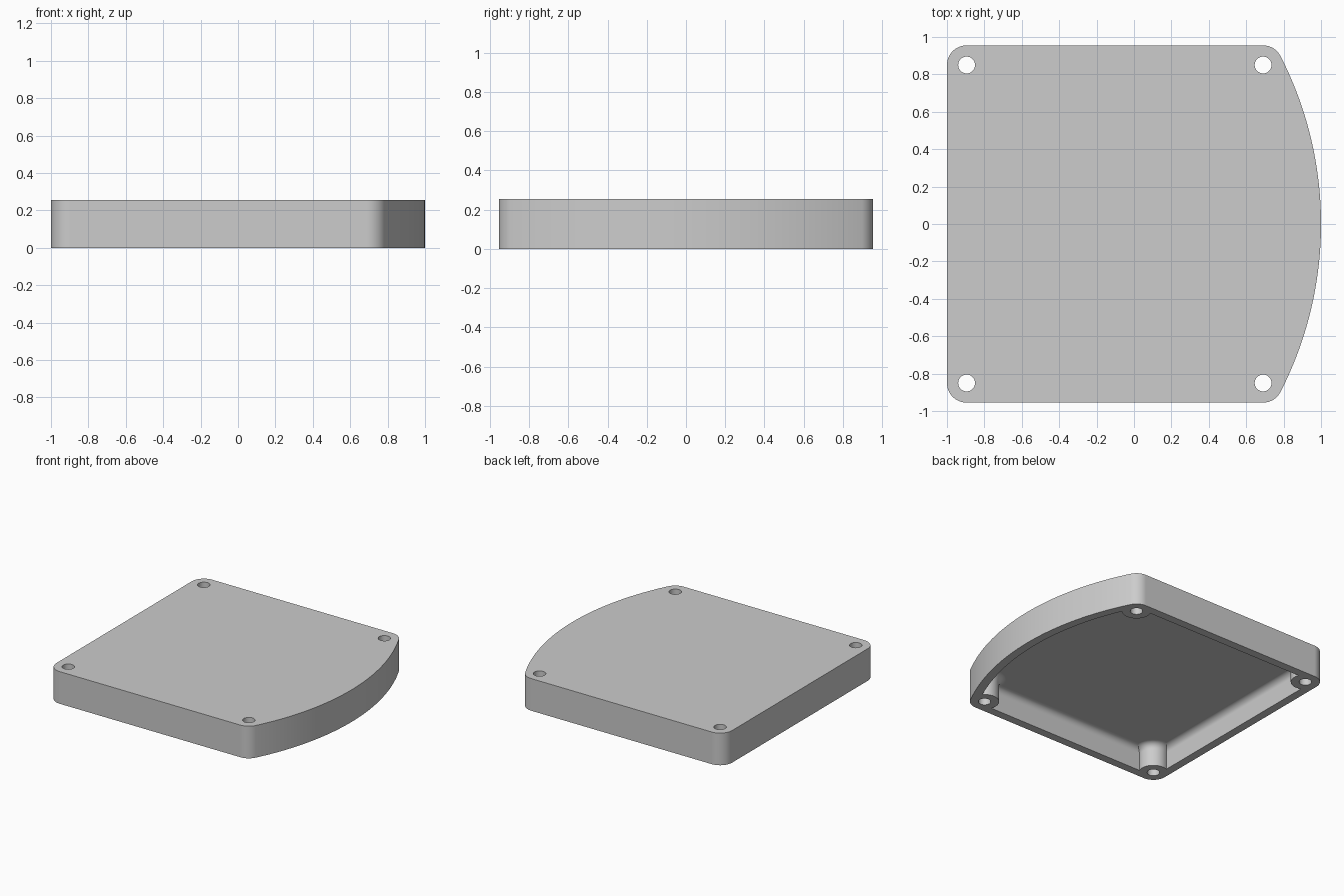
import bpy, bmesh
from math import sin, cos, pi, atan2, sqrt, acos, hypot

if "Cube" in bpy.data.objects:
    bpy.data.objects.remove(bpy.data.objects["Cube"], do_unlink=True)

HEIGHT = 0.255
WALL = 0.065          # side wall thickness
DEPTH = 0.185         # cavity depth from the open underside
FILLET = 0.05         # rounding between cavity walls and ceiling
CORNER = 0.105        # corner and screw post radius
HOLE = 0.045
LEFT_X, RIGHT_X, POST_Y = -0.895, 0.69, 0.85

# Big arc touches x = 1 and blends into the right corner circles
run = 1 - RIGHT_X
ARC = (run ** 2 + POST_Y ** 2 - CORNER ** 2) / (2 * (run - CORNER))
ARC_X = 1 - ARC
BLEND = atan2(POST_Y, RIGHT_X - ARC_X)

grey = bpy.data.materials.new("plain grey")
grey.use_nodes = True
grey.diffuse_color = (0.604, 0.604, 0.604, 1)
grey.node_tree.nodes["Principled BSDF"].inputs["Base Color"].default_value = grey.diffuse_color


def arc(cx, cy, r, a0, a1, n):
    return [(cx + r * cos(a0 + (a1 - a0) * i / n),
             cy + r * sin(a0 + (a1 - a0) * i / n)) for i in range(n + 1)]


def mirrored(half):
    """Close a back-half outline, running from right to left, over y = 0."""
    return half + [(x, -y) for x, y in reversed(half) if abs(y) > 1e-6]


def outer_outline():
    return mirrored(arc(ARC_X, 0, ARC, 0, BLEND, 24)
                    + arc(RIGHT_X, POST_Y, CORNER, BLEND, pi / 2, 8)[1:]
                    + arc(LEFT_X, POST_Y, CORNER, pi / 2, pi, 12))


def cavity_outline(inset):
    """Inside of the walls, going round the screw posts, moved in by inset."""
    post = CORNER + inset
    side = CORNER - WALL - inset      # wall plane as seen from post centre
    reach = sqrt(post ** 2 - side ** 2)
    tilt = atan2(side, reach)
    # Meeting point of the curved wall and the right post
    big = ARC - WALL - inset
    dist = hypot(RIGHT_X - ARC_X, POST_Y)
    end = BLEND - acos((big ** 2 + dist ** 2 - post ** 2) / (2 * big * dist))
    start = atan2(big * sin(end) - POST_Y, ARC_X + big * cos(end) - RIGHT_X)
    return mirrored(arc(ARC_X, 0, big, 0, end, 24)
                    + arc(RIGHT_X, POST_Y, post, start, -pi - tilt, 16)[1:]
                    + arc(LEFT_X, POST_Y, post, tilt, -pi / 2 - tilt, 16))


def loft(name, layers):
    """Solid through a stack of counter-clockwise (outline, z) layers."""
    bm = bmesh.new()
    rings = [[bm.verts.new((x, y, z)) for x, y in outline] for outline, z in layers]
    for low, high in zip(rings, rings[1:]):
        n = len(low)
        for i in range(n):
            j = (i + 1) % n
            bm.faces.new((low[i], low[j], high[j], high[i]))
    bm.faces.new(rings[0][::-1])
    bm.faces.new(rings[-1])
    mesh = bpy.data.meshes.new(name)
    bm.to_mesh(mesh)
    bm.free()
    mesh.materials.append(grey)
    obj = bpy.data.objects.new(name, mesh)
    bpy.context.collection.objects.link(obj)
    return obj


# Solid cover body
cover = loft("cover", [(outer_outline(), 0), (outer_outline(), HEIGHT)])

# Hollow underside with a rounded ceiling edge
layers = [(cavity_outline(0), -0.1)]
STEPS = 8
for i in range(STEPS + 1):
    a = pi / 2 * i / STEPS
    layers.append((cavity_outline(FILLET * (1 - cos(a))),
                   DEPTH - FILLET + FILLET * sin(a)))
cutters = [loft("cavity_cutter", layers)]

# Screw holes through the four posts
for x in (LEFT_X, RIGHT_X):
    for y in (-POST_Y, POST_Y):
        ring = arc(x, y, HOLE, 0, 2 * pi, 32)[:-1]
        cutters.append(loft("hole_cutter", [(ring, -0.1), (ring, HEIGHT + 0.1)]))

bpy.ops.object.select_all(action='DESELECT')
cover.select_set(True)
bpy.context.view_layer.objects.active = cover
for cutter in cutters:
    cutter.hide_render = True
    mod = cover.modifiers.new("cut", 'BOOLEAN')
    mod.operation = 'DIFFERENCE'
    mod.solver = 'EXACT'
    mod.object = cutter
    bpy.ops.object.modifier_apply(modifier=mod.name)
    bpy.data.objects.remove(cutter, do_unlink=True)

# Smooth curved walls, flat top, rim and ceiling
bpy.ops.object.shade_smooth_by_angle(angle=pi / 6)
weighted = cover.modifiers.new("flat_faces", 'WEIGHTED_NORMAL')
weighted.keep_sharp = True
